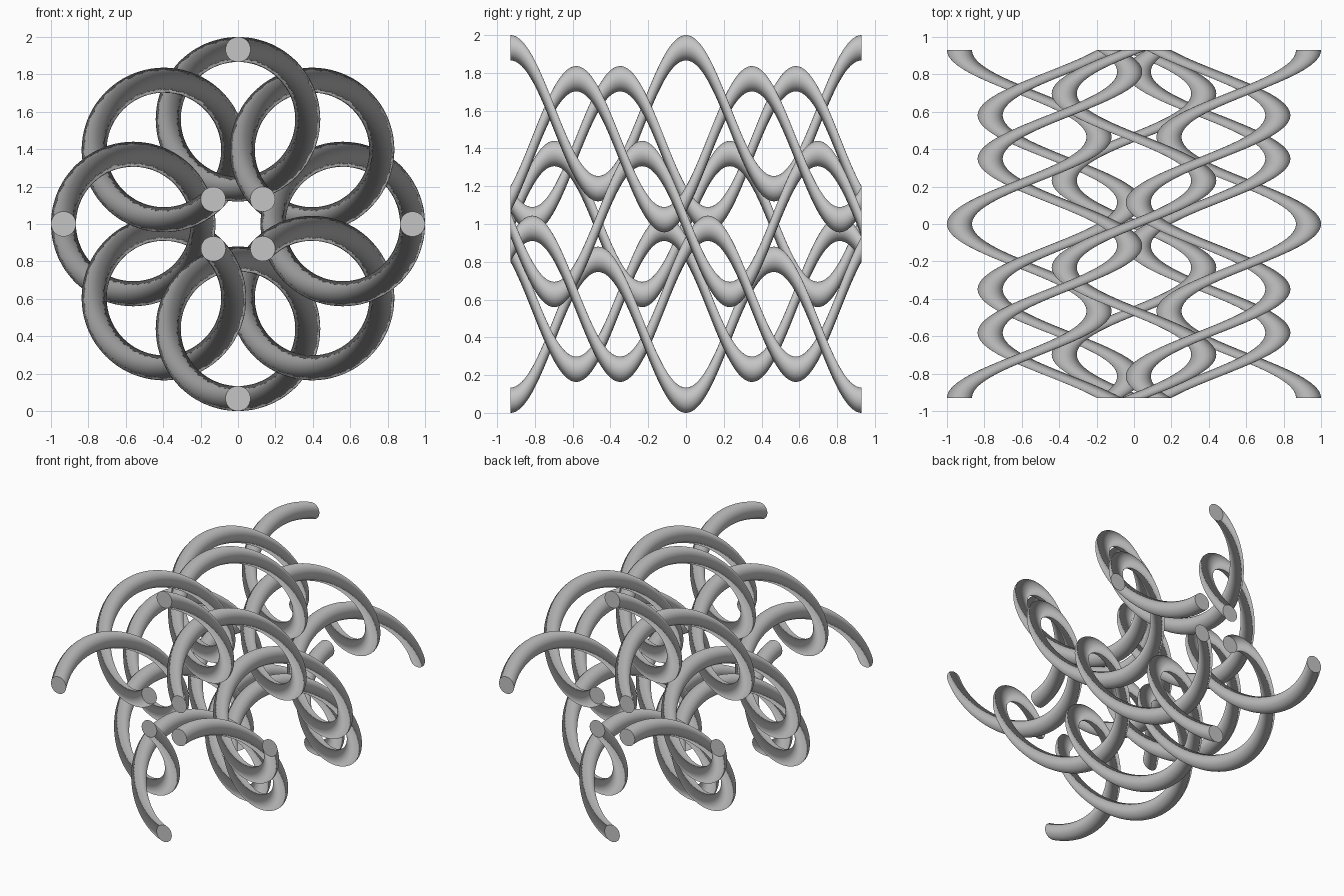
import bpy
import bmesh
from math import cos, sin, pi, tau
from mathutils import Vector

old = bpy.data.objects.get("Cube")
if old:
    bpy.data.objects.remove(old, do_unlink=True)

COILS = 8            # coils around the central axis
TURNS = 2
RING_DIST = 0.56     # central axis to coil axis
COIL_R = 0.373       # coil axis to rod centre
ROD_R = 0.067
HALF_DEPTH = 0.93
CENTRE_Z = 1.0
STEPS, SIDES = 192, 32

grey = bpy.data.materials.new("plain grey")
grey.use_nodes = True
colour = (0.56, 0.56, 0.56, 1)
grey.diffuse_color = colour
grey.node_tree.nodes["Principled BSDF"].inputs["Base Color"].default_value = colour

# Directions around the rod's upright round section
section = [Vector((cos(tau * j / SIDES), 0, sin(tau * j / SIDES)))
           for j in range(SIDES)]


def make_coil(name, direction, phase):
    """Upright round section twisted along y, with flat end caps."""
    bm = bmesh.new()
    axis = Vector((RING_DIST * cos(direction), 0,
                   CENTRE_Z + RING_DIST * sin(direction)))
    rings = []
    for i in range(STEPS + 1):
        t = i / STEPS
        turn = phase - TURNS * tau * t      # clockwise going back
        centre = axis + Vector((COIL_R * cos(turn), HALF_DEPTH * (2 * t - 1),
                                COIL_R * sin(turn)))
        rings.append([bm.verts.new(centre + ROD_R * d) for d in section])
    # Smooth rod surface
    for a, b in zip(rings, rings[1:]):
        for j in range(SIDES):
            k = (j + 1) % SIDES
            bm.faces.new((a[j], a[k], b[k], b[j])).smooth = True
    # Flat, sharp-edged end caps
    for ring in (rings[0], rings[-1]):
        cap = bm.faces.new(ring)
        for edge in cap.edges:
            edge.smooth = False
    bmesh.ops.recalc_face_normals(bm, faces=bm.faces)
    mesh = bpy.data.meshes.new(name)
    bm.to_mesh(mesh)
    bm.free()
    # Shade the rod by its round section, and the caps flat
    normals = [Vector()] * len(mesh.loops)
    for face in mesh.polygons:
        for corner in face.loop_indices:
            vert = mesh.loops[corner].vertex_index
            normals[corner] = section[vert % SIDES] if face.use_smooth else face.normal.copy()
    mesh.normals_split_custom_set(normals)
    mesh.materials.append(grey)
    bpy.context.collection.objects.link(bpy.data.objects.new(name, mesh))


# Coils alternate between starting at the outside and at the inside
for n in range(COILS):
    angle = tau * n / COILS
    start = "inner" if n % 2 else "outer"
    make_coil(f"{start}_start_coil_{n + 1}", angle, angle + pi * (n % 2))
